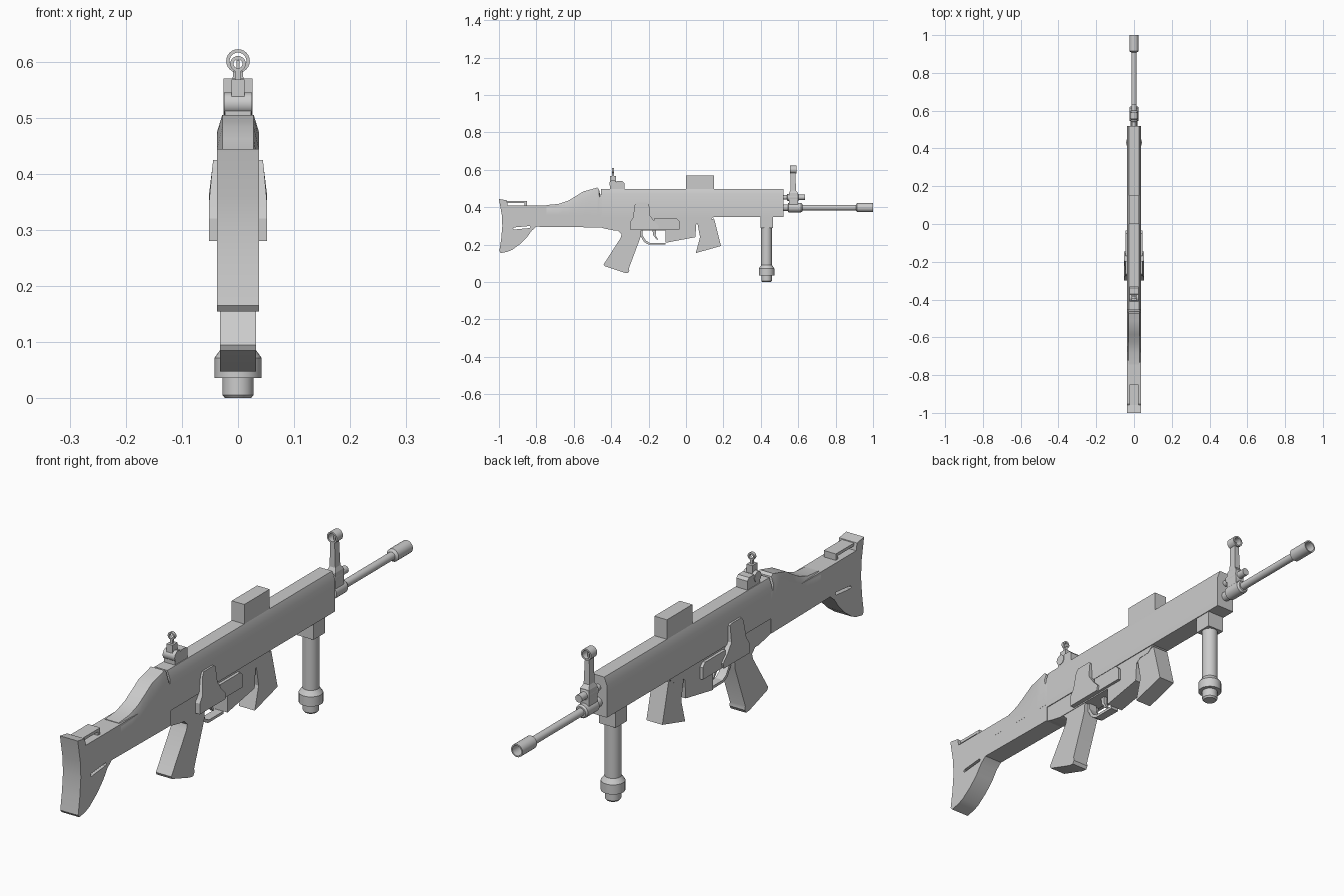
import bpy, bmesh, math
from mathutils import Matrix, Vector

mat = bpy.data.materials.new("plain_grey")
mat.diffuse_color = (0.6, 0.6, 0.6, 1)


def finish(name, bm, smooth=30):
    bmesh.ops.recalc_face_normals(bm, faces=bm.faces)
    me = bpy.data.meshes.new(name)
    bm.to_mesh(me)
    bm.free()
    ob = bpy.data.objects.new(name, me)
    bpy.context.collection.objects.link(ob)
    me.materials.append(mat)
    if smooth:
        bpy.ops.object.select_all(action='DESELECT')
        ob.select_set(True)
        bpy.context.view_layer.objects.active = ob
        bpy.ops.object.shade_smooth_by_angle(angle=math.radians(smooth))
    return ob


def loft(name, rings, smooth=30):
    """Skin through closed rings of 3D points, with end caps."""
    bm = bmesh.new()
    vs = [[bm.verts.new(p) for p in r] for r in rings]
    n = len(vs[0])
    for a, b in zip(vs, vs[1:]):
        for i in range(n):
            bm.faces.new((a[i], a[(i + 1) % n], b[(i + 1) % n], b[i]))
    bm.faces.new(vs[0][::-1])
    bm.faces.new(vs[-1])
    return finish(name, bm, smooth)


def prism(name, yz, x0, x1, smooth=30):
    return loft(name, [[(x, y, z) for y, z in yz] for x in (x0, x1)], smooth)


def box(name, x, y0, y1, z0, z1):
    return prism(name, [(y0, z0), (y1, z0), (y1, z1), (y0, z1)], -x, x, 0)


def turned(name, prof, origin, axis, seg=20, closed=False):
    """Revolve (radius, distance) pairs about an axis ('x', 'y' or 'z')."""
    bm = bmesh.new()
    o = Vector(origin)
    rings = []
    for r, d in prof:
        ring = []
        for k in range(seg):
            a = 2 * math.pi * k / seg
            c, s = r * math.cos(a), r * math.sin(a)
            p = {'x': (d, c, s), 'y': (c, d, s), 'z': (c, s, d)}[axis]
            ring.append(bm.verts.new(o + Vector(p)))
        rings.append(ring)
    pairs = list(zip(rings, rings[1:]))
    if closed:
        pairs.append((rings[-1], rings[0]))
    for a, b in pairs:
        for i in range(seg):
            bm.faces.new((a[i], a[(i + 1) % seg], b[(i + 1) % seg], b[i]))
    if not closed:
        bm.faces.new(rings[0])
        bm.faces.new(rings[-1])
    return finish(name, bm)


def body_ring(y, bottom, top, slope, w=0.037, tw=0.026):
    return [(-w, y, bottom), (w, y, bottom), (w, y, top - slope),
            (tw, y, top), (-tw, y, top), (-w, y, top - slope)]


# Receiver with sloped shoulders, and its lower half
loft("upper_receiver", [body_ring(y, 0.348, 0.497, 0.03) for y in (-0.455, 0.52)], 50)
prism("lower_receiver", [(-0.455, 0.35), (-0.455, 0.292), (-0.43, 0.285), (-0.38, 0.275), (-0.11, 0.275),
                         (-0.11, 0.21), (0.05, 0.24), (0.055, 0.31), (0.075, 0.325),
                         (0.12, 0.325), (0.15, 0.35)], -0.034, 0.034, 0)

# Stock with curved butt and a cut slot
stock = prism("stock", [(-1, 0.444), (-0.958, 0.437), (-0.953, 0.41), (-0.45, 0.41), (-0.45, 0.292),
                        (-0.80, 0.296), (-0.825, 0.275), (-0.85, 0.24), (-0.885, 0.205), (-0.93, 0.172),
                        (-0.955, 0.162), (-0.99, 0.155), (-0.998, 0.165), (-0.988, 0.23),
                        (-0.982, 0.30), (-0.985, 0.36)], -0.037, 0.037)
cutter = prism("slot_cutter", [(-0.92, 0.281), (-0.835, 0.289), (-0.83, 0.295), (-0.835, 0.30),
                               (-0.92, 0.292), (-0.925, 0.286)], -0.1, 0.1)
mod = stock.modifiers.new("slot", 'BOOLEAN')
mod.operation = 'DIFFERENCE'
mod.object = cutter
bpy.context.view_layer.objects.active = stock
bpy.ops.object.modifier_apply(modifier="slot")
bpy.data.objects.remove(cutter)

# Cheek rest swelling up toward the receiver
tops = [(-0.745, 0.412, 0.012), (-0.68, 0.418, 0.015), (-0.63, 0.435, 0.025), (-0.585, 0.462, 0.04),
        (-0.55, 0.484, 0.04), (-0.51, 0.495, 0.035), (-0.475, 0.505, 0.03), (-0.465, 0.497, 0.03),
        (-0.46, 0.470, 0.02), (-0.45, 0.465, 0.02)]
loft("cheek_rest", [body_ring(y, 0.36, t, s, 0.0372, 0.028) for y, t, s in tops], 40)

# Loop on top of the stock
box("stock_loop_bar", 0.025, -0.96, -0.85, 0.423, 0.434)
box("stock_loop_foot", 0.025, -0.864, -0.85, 0.405, 0.424)

# Pistol grip, trigger and guard
prism("pistol_grip", [(-0.40, 0.285), (-0.365, 0.275), (-0.345, 0.255), (-0.35, 0.235), (-0.44, 0.095),
                      (-0.435, 0.085), (-0.33, 0.05), (-0.31, 0.048), (-0.303, 0.06), (-0.305, 0.075),
                      (-0.245, 0.235), (-0.24, 0.285)], -0.032, 0.032)
prism("trigger_guard", [(-0.245, 0.28), (-0.245, 0.25), (-0.225, 0.215), (-0.20, 0.20), (-0.11, 0.20),
                        (-0.11, 0.21), (-0.195, 0.21), (-0.215, 0.222), (-0.233, 0.252),
                        (-0.233, 0.28)], -0.016, 0.016)
prism("trigger", [(-0.18, 0.28), (-0.175, 0.25), (-0.155, 0.225), (-0.15, 0.228), (-0.162, 0.25),
                  (-0.16, 0.28)], -0.007, 0.007)

# Magazine
prism("magazine", [(0.052, 0.155), (0.187, 0.193), (0.15, 0.34), (0.06, 0.32), (0.075, 0.24)],
      -0.033, 0.033, 0)

# Raised side panels, mirrored
big = [(-0.30, 0.28), (-0.15, 0.28), (-0.145, 0.30), (-0.17, 0.325), (-0.195, 0.36), (-0.197, 0.42),
       (-0.205, 0.425), (-0.265, 0.425), (-0.275, 0.41), (-0.283, 0.345), (-0.30, 0.32)]
small = [(-0.17, 0.28), (-0.035, 0.28), (-0.035, 0.325), (-0.05, 0.34), (-0.17, 0.34)]
for s, side in ((1, "right"), (-1, "left")):
    for nm, pts, d in (("panel", big, 0.052), ("plate", small, 0.045)):
        inner = [(s * 0.03, y, z) for y, z in pts]
        outer = [(s * (d - max(0, z - 0.36) * 0.12), y, z) for y, z in pts]
        loft(f"{side}_{nm}", [inner, outer], 30)

# Scope block on top
box("top_block", 0.026, 0.0, 0.15, 0.49, 0.57)

# Rear sight
prism("rear_sight_base", [(-0.405, 0.49), (-0.33, 0.49), (-0.33, 0.53), (-0.34, 0.54), (-0.37, 0.54),
                          (-0.378, 0.525), (-0.405, 0.525)], -0.023, 0.023, 0)
turned("rear_sight_pivot", [(0.02, -0.025), (0.02, 0.025)], (0, -0.39, 0.525), 'x', 16)
box("rear_sight_block", 0.012, -0.405, -0.375, 0.535, 0.568)
box("rear_sight_post", 0.005, -0.395, -0.385, 0.56, 0.585)
turned("rear_sight_ring", [(0.014, -0.006), (0.014, 0.006), (0.008, 0.006), (0.008, -0.006)],
       (0, -0.39, 0.596), 'y', 20, True)

# Front sight: ring, tapered post, gas tube and barrel collar
turned("front_sight_ring", [(0.021, -0.018), (0.021, 0.018), (0.015, 0.018), (0.015, -0.018)],
       (0, 0.573, 0.601), 'y', 24, True)
loft("front_sight_post", [[(-w, y0, z), (w, y0, z), (w, y1, z), (-w, y1, z)] for w, y0, y1, z in
                          ((0.018, 0.55, 0.60, 0.40), (0.018, 0.55, 0.60, 0.475), (0.012, 0.558, 0.588, 0.49),
                           (0.009, 0.558, 0.585, 0.584))], 0)
box("front_sight_blade", 0.003, 0.568, 0.578, 0.58, 0.603)
turned("gas_tube", [(0.012, 0.50), (0.012, 0.54), (0.019, 0.542), (0.019, 0.60), (0.014, 0.602),
                    (0.014, 0.635)], (0, 0, 0.453), 'y', 16)
turned("barrel_collar", [(0.018, 0.51), (0.018, 0.545), (0.025, 0.547), (0.025, 0.615), (0.02, 0.622)],
       (0, 0, 0.398), 'y', 20)

# Barrel and hollow muzzle
turned("barrel", [(0.0145, 0.5), (0.0145, 0.92)], (0, 0, 0.398), 'y')
turned("muzzle", [(0.015, 0.908), (0.024, 0.915), (0.024, 1.0), (0.019, 1.0), (0.019, 0.93)],
       (0, 0, 0.398), 'y')

# Vertical foregrip
box("foregrip_mount", 0.034, 0.397, 0.465, 0.288, 0.35)
turned("foregrip", [(0.029, 0.30), (0.029, 0.09), (0.042, 0.072), (0.042, 0.036), (0.028, 0.036),
                    (0.028, 0.006), (0.023, 0)], (0, 0.431, 0), 'z', 20)
